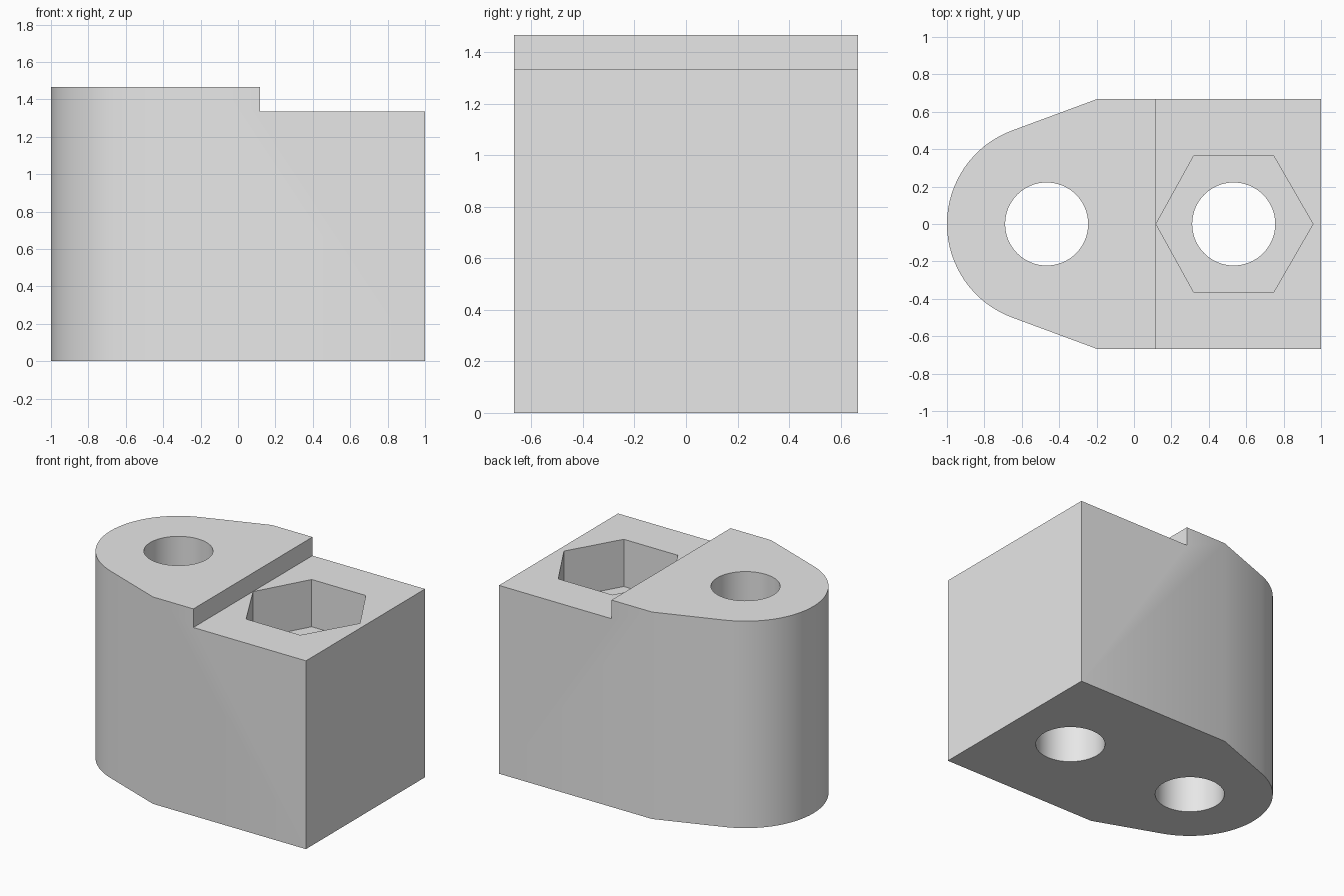
import bpy, bmesh, math

if "Cube" in bpy.data.objects:
    bpy.data.objects.remove(bpy.data.objects["Cube"], do_unlink=True)

HALF_W = 0.667                     # half width of the block
TOP, LEDGE, FLOOR = 1.467, 1.335, 1.0
STEP_X = 0.117
BORE_X, NUT_X, BORE_R = -0.467, 0.533, 0.222
NOSE_R = 0.533

grey = bpy.data.materials.new("light_grey")
grey.use_nodes = True
grey.diffuse_color = (0.8, 0.8, 0.8, 1)
grey.node_tree.nodes["Principled BSDF"].inputs["Base Color"].default_value = (0.8, 0.8, 0.8, 1)


def prism(name, outline, z0, z1):
    """Extrude a counter-clockwise outline from z0 to z1."""
    bm = bmesh.new()
    base = bm.faces.new([bm.verts.new((x, y, z0)) for x, y in outline])
    top = bmesh.ops.extrude_face_region(bm, geom=[base])["geom"]
    for v in top:
        if isinstance(v, bmesh.types.BMVert):
            v.co.z = z1
    bmesh.ops.recalc_face_normals(bm, faces=bm.faces)
    mesh = bpy.data.meshes.new(name)
    bm.to_mesh(mesh)
    bm.free()
    mesh.materials.append(grey)
    obj = bpy.data.objects.new(name, mesh)
    bpy.context.collection.objects.link(obj)
    return obj


def ring(cx, r, n):
    return [(cx + r * math.cos(math.tau * i / n), r * math.sin(math.tau * i / n))
            for i in range(n)]


# Block outline: square end, tapered sides tangent to a round nose
a0, a1 = math.radians(110.3), math.radians(249.7)
n = 32
nose = [(BORE_X + NOSE_R * math.cos(a0 + (a1 - a0) * i / n),
         NOSE_R * math.sin(a0 + (a1 - a0) * i / n)) for i in range(n + 1)]
outline = [(1, -HALF_W), (1, HALF_W), (-0.2, HALF_W)] + nose + [(-0.2, -HALF_W)]
block = prism("clamp_block", outline, 0, TOP)

# Hexagon pocket, trimmed where its corner meets the step
hexagon = [(max(x, STEP_X + 0.001), y) for x, y in ring(NUT_X, 0.424, 6)]

cutters = [
    prism("step_cutter", [(STEP_X, -1), (1.2, -1), (1.2, 1), (STEP_X, 1)], LEDGE, 2),
    prism("nut_pocket_cutter", hexagon, FLOOR, 1.8),
    prism("nut_bore_cutter", ring(NUT_X, BORE_R, 64), -0.2, 1.7),
    prism("nose_bore_cutter", ring(BORE_X, BORE_R, 64), -0.2, 1.7),
]
for cutter in cutters:
    mod = block.modifiers.new(cutter.name, 'BOOLEAN')
    mod.operation = 'DIFFERENCE'
    mod.solver = 'EXACT'
    mod.object = cutter

# Bake the cuts, then drop the cutters
bpy.ops.object.select_all(action='DESELECT')
block.select_set(True)
bpy.context.view_layer.objects.active = block
for cutter in cutters:
    bpy.ops.object.modifier_apply(modifier=cutter.name)
    bpy.data.objects.remove(cutter, do_unlink=True)

bpy.ops.object.shade_smooth_by_angle(angle=math.radians(30))
